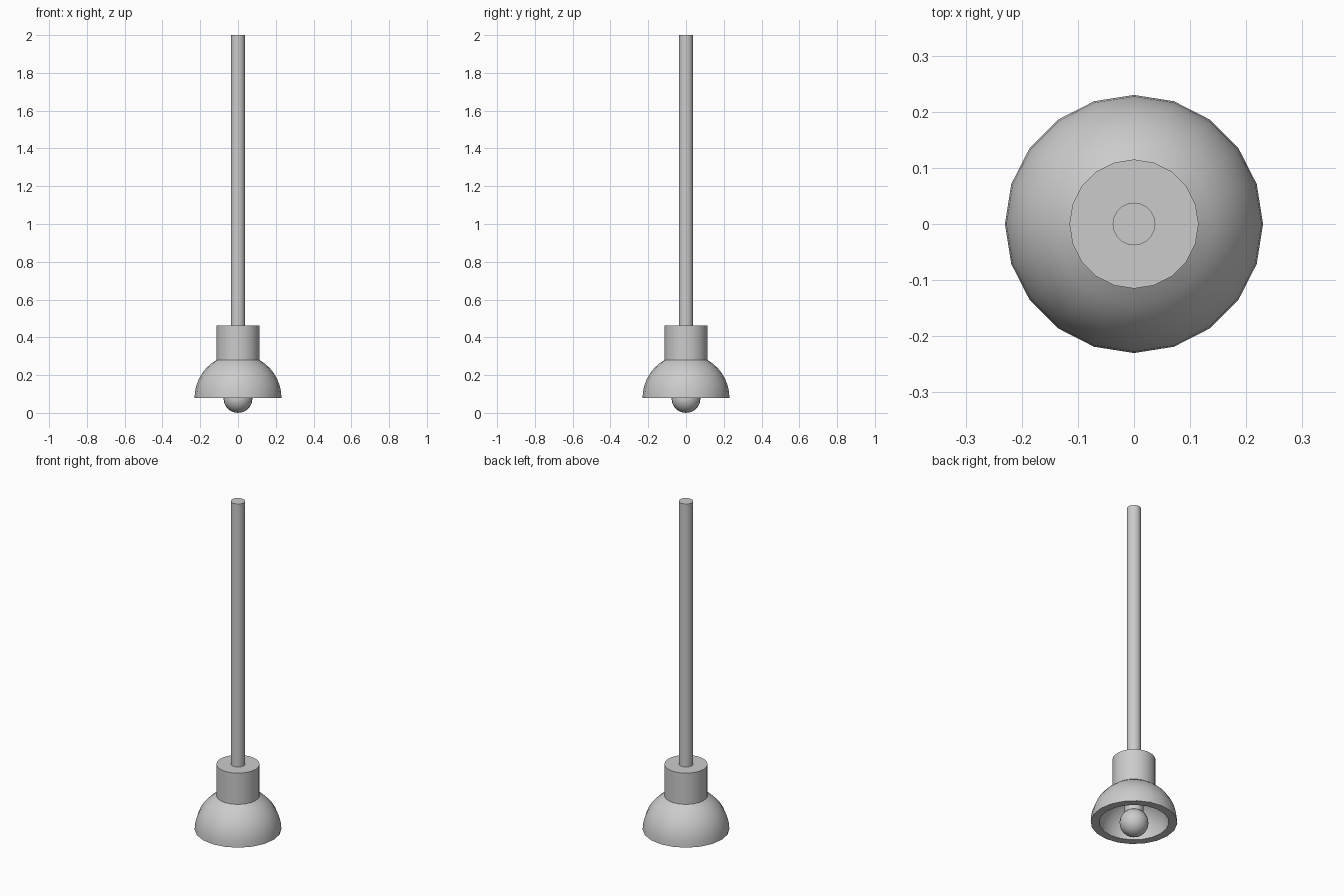
import bpy, bmesh
from math import sin, cos, pi, radians

if "Cube" in bpy.data.objects:
    bpy.data.objects.remove(bpy.data.objects["Cube"])

SIDES = 20


def lathe(name, profile, closed=False):
    """Revolve (radius, z) points around the z axis; radius 0 makes a pole."""
    bm = bmesh.new()
    rings = []
    for r, z in profile:
        n = SIDES if r > 1e-6 else 1
        rings.append([bm.verts.new((r * cos(2 * pi * i / SIDES),
                                    r * sin(2 * pi * i / SIDES), z)) for i in range(n)])
    pairs = list(zip(rings, rings[1:]))
    if closed:
        pairs.append((rings[-1], rings[0]))
    for a, b in pairs:
        for i in range(SIDES):
            j = (i + 1) % SIDES
            quad = [a[i % len(a)], a[j % len(a)], b[j % len(b)], b[i % len(b)]]
            bm.faces.new(list(dict.fromkeys(quad)))
    if not closed:
        # flat end caps
        for ring in (rings[0], rings[-1]):
            if len(ring) > 1:
                bm.faces.new(ring)
    bmesh.ops.recalc_face_normals(bm, faces=bm.faces[:])
    mesh = bpy.data.meshes.new(name)
    bm.to_mesh(mesh)
    bm.free()
    ob = bpy.data.objects.new(name, mesh)
    bpy.context.collection.objects.link(ob)
    bpy.ops.object.select_all(action='DESELECT')
    ob.select_set(True)
    bpy.context.view_layer.objects.active = ob
    bpy.ops.object.shade_smooth_by_angle(angle=radians(35))
    return ob


def arc(radius, centre_z, start, end, steps):
    angles = [radians(start + (end - start) * i / steps) for i in range(steps + 1)]
    return [(max(0, radius * cos(a)), centre_z + radius * sin(a)) for a in angles]


# Hanging rod and cylindrical socket housing
lathe("hanging_rod", [(0.038, 0.46), (0.038, 2.0)])
lathe("socket_housing", [(0.115, 0.279), (0.115, 0.462)])

# Thick, hollow dome shade: outer surface up, inner surface back down
lathe("dome_shade", arc(0.23, 0.08, 0, 60, 7) + arc(0.185, 0.08, 60, 0, 7), closed=True)

# Bulb and the neck that joins it to the housing
lathe("bulb", arc(0.077, 0.077, -90, 90, 10))
lathe("bulb_neck", [(0.05, 0.135), (0.05, 0.279)])
